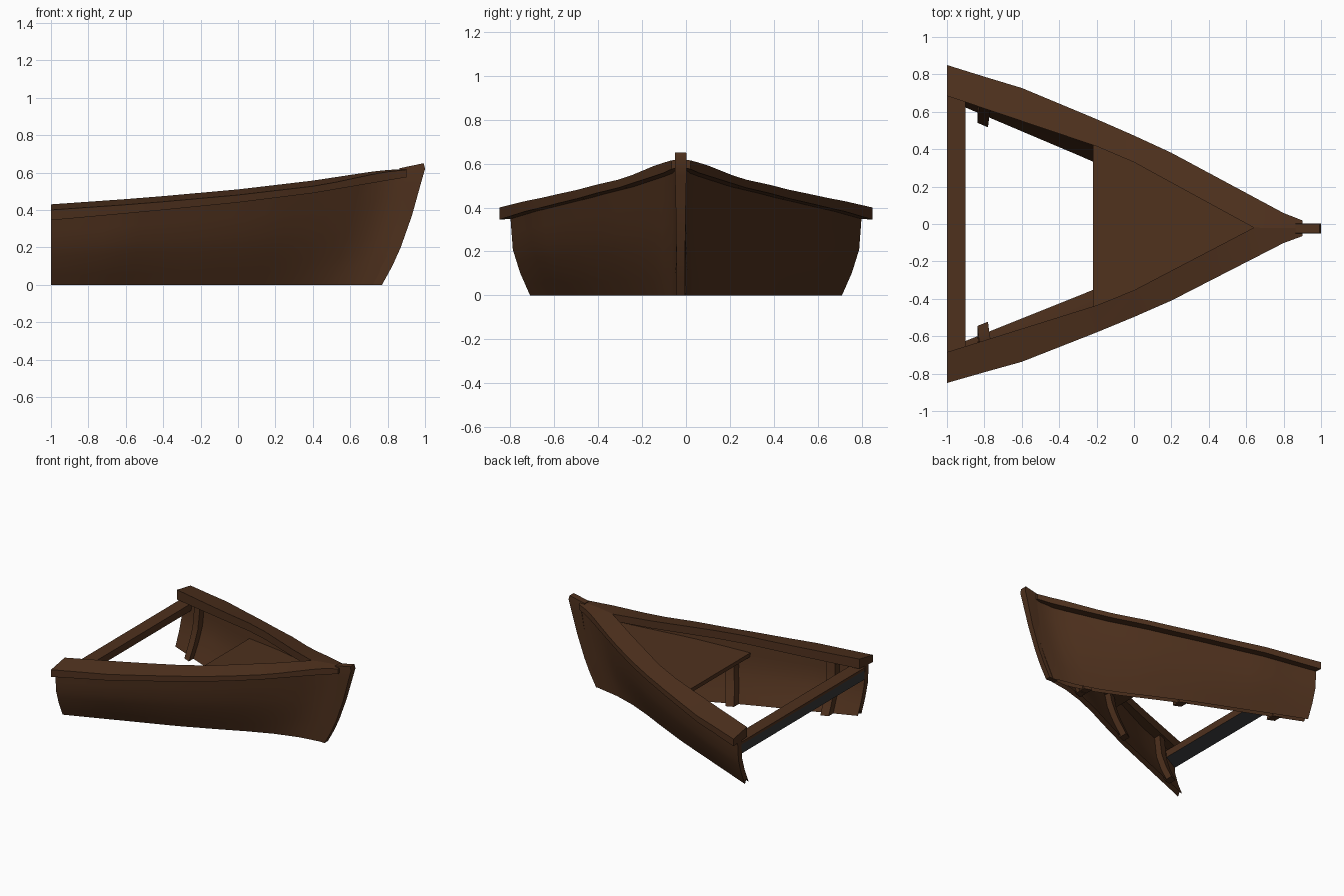
import bpy, bmesh, math

cube = bpy.data.objects.get("Cube")
if cube:
    bpy.data.objects.remove(cube, do_unlink=True)


def material(name, rgb):
    m = bpy.data.materials.new(name)
    m.use_nodes = True
    m.diffuse_color = (*rgb, 1)
    bsdf = m.node_tree.nodes["Principled BSDF"]
    bsdf.inputs["Base Color"].default_value = (*rgb, 1)
    bsdf.inputs["Roughness"].default_value = 0.8
    return m


WOOD = material("brown wood", (0.077, 0.0305, 0.0125))
GREY = material("dark grey", (0.037, 0.037, 0.038))


def interp(table, x):
    """Linear interpolation in a list of (x, value) pairs."""
    if x <= table[0][0]:
        return table[0][1]
    for (x0, v0), (x1, v1) in zip(table, table[1:]):
        if x <= x1:
            return v0 + (v1 - v0) * (x - x0) / (x1 - x0)
    return table[-1][1]


def loft(name, rings, smooth=True):
    """Join closed rings of points into a capped solid."""
    bm = bmesh.new()
    rows = [[bm.verts.new(p) for p in ring] for ring in rings]
    n = len(rows[0])
    for a, b in zip(rows, rows[1:]):
        for i in range(n):
            j = (i + 1) % n
            bm.faces.new((a[i], a[j], b[j], b[i]))
    bm.faces.new(rows[0])
    bm.faces.new(rows[-1])
    bmesh.ops.recalc_face_normals(bm, faces=bm.faces)
    mesh = bpy.data.meshes.new(name)
    bm.to_mesh(mesh)
    bm.free()
    mesh.materials.append(WOOD)
    ob = bpy.data.objects.new(name, mesh)
    bpy.context.collection.objects.link(ob)
    if smooth:
        bpy.ops.object.select_all(action="DESELECT")
        ob.select_set(True)
        bpy.context.view_layer.objects.active = ob
        bpy.ops.object.shade_smooth_by_angle(angle=math.radians(30))
    return ob


# Sheer lines: half breadths and heights along the boat
BREADTH = [(-1, .85), (-.8, .79), (-.6, .732), (-.2, .57), (0, .485), (.2, .395),
           (.4, .29), (.6, .185), (.8, .08), (.88, .045), (1, .028)]
INNER = [(-1, .685), (-.2, .425), (0, .342), (.2, .235), (.64, 0)]
UNDER = [(-1, .345), (-.5, .39), (0, .44), (.4, .49), (.9, .575), (1, .6)]
TOP = [(-1, .43), (-.5, .465), (0, .51), (.4, .557), (.75, .61), (.88, .62)]
STEM = [(0, .77), (.2, .87), (.37, .93), (.55, .98), (.65, .995)]
FLARE = [(0, 0), (.28, .5), (.57, .87), (1, 1)]
# Bottom half breadth by fraction of length, hollow toward the bow
BOTTOM = [(0, .71), (.44, .395), (.6, .265), (.7, .18), (.8, .105), (.9, .05), (1, .02)]
LEVELS = [0, .14, .28, .42, .57, .78, 1]


def centre(x):
    """The bow leans slightly to one side."""
    return -.012 * (x + 1)


def hull_point(t, u, inset, side):
    """Point on the planking: t runs stern to bow, u runs bottom to top."""
    x_top = -1 + t * 1.95
    z = u * (interp(UNDER, x_top) + .02)
    x = -1 + t * (interp(STEM, z) - .03 + 1)
    low = interp(BOTTOM, t)
    high = max(interp(BREADTH, x_top) - .05 - .015 * t, .02)
    y = low + (high - low) * interp(FLARE, u)
    return (x, centre(x) + side * max(y - inset, .002), z)


for side, label in ((1, "back"), (-1, "front")):
    # Side planking, with a groove along its bottom edge
    rings = []
    for i in range(21):
        t = i / 20
        outer = [hull_point(t, u, 0, side) for u in LEVELS]
        inner = [hull_point(t, u, .045, side) for u in reversed(LEVELS)]
        rings.append(outer + inner + [hull_point(t, .1, .035, side)])
    loft(label + "_hull_side", rings)

    # Gunwale rail, sloping down to its outer edge
    rings = []
    for x in (-1, -.8, -.6, -.4, -.2, 0, .2, .4, .52, .64, .72, .8, .9):
        b, w, c = interp(BREADTH, x), interp(INNER, x), centre(x)
        top, under = interp(TOP, x), interp(UNDER, x)
        slope = .03 * min(1, b / .25)
        rings.append([(x, c + side * b, top - slope), (x, c + side * w, top),
                      (x, c + side * w, under + .01), (x, c + side * b, under)])
    loft(label + "_gunwale", rings)

    # Curved ribs against the planking; the forward ones stop under the deck
    for k, (x, reach) in enumerate(((-.8, .97), (-.14, .76), (.52, .76))):
        t = (x + 1) / 1.82
        rings = []
        for u in LEVELS:
            rings.append([hull_point(t + dt, u * reach, inset, side) for dt, inset in
                          ((-.016, .03), (.016, .03), (.016, .1), (-.016, .1))])
        loft(f"{label}_rib_{k + 1}", rings)

# Foredeck rising toward the bow
rings = []
for x in (-.22, 0, .2, .4, .55, .68):
    c, w = centre(x), max(interp(BREADTH, x) - .095, .01)
    z = .352 + (x + .22) * .19
    rings.append([(x, c + w, z), (x, c - w, z), (x, c - w, z - .03), (x, c + w, z - .03)])
loft("foredeck", rings, smooth=False)

# Stem post at the bow, with a head that rises forward
rings = []
for z, x, depth, half, drop in (
        (0, .77, .07, .02, 0), (.1, .825, .07, .02, 0), (.2, .87, .07, .02, 0),
        (.37, .93, .07, .022, 0), (.55, .98, .09, .026, 0),
        (.62, 1.0, .13, .027, .02), (.65, .993, .13, .025, .027)):
    c = -.024
    rings.append([(x, c + half, z), (x, c - half, z),
                  (x - depth, c - half, z - drop), (x - depth, c + half, z - drop)])
loft("stem_post", rings)

# Stern crossbeam: brown upper edge, grey lower aft face and underside
beam = loft("stern_crossbeam", [
    [(-1, y, .34), (-.9, y, .34), (-.9, y, .285), (-1, y, .25), (-1, y, .32)]
    for y in (-.75, .75)], smooth=False)
beam.data.materials.append(GREY)
for p in beam.data.polygons:
    if abs(p.normal.y) < .5 and p.center.z < .3:
        p.material_index = 1
